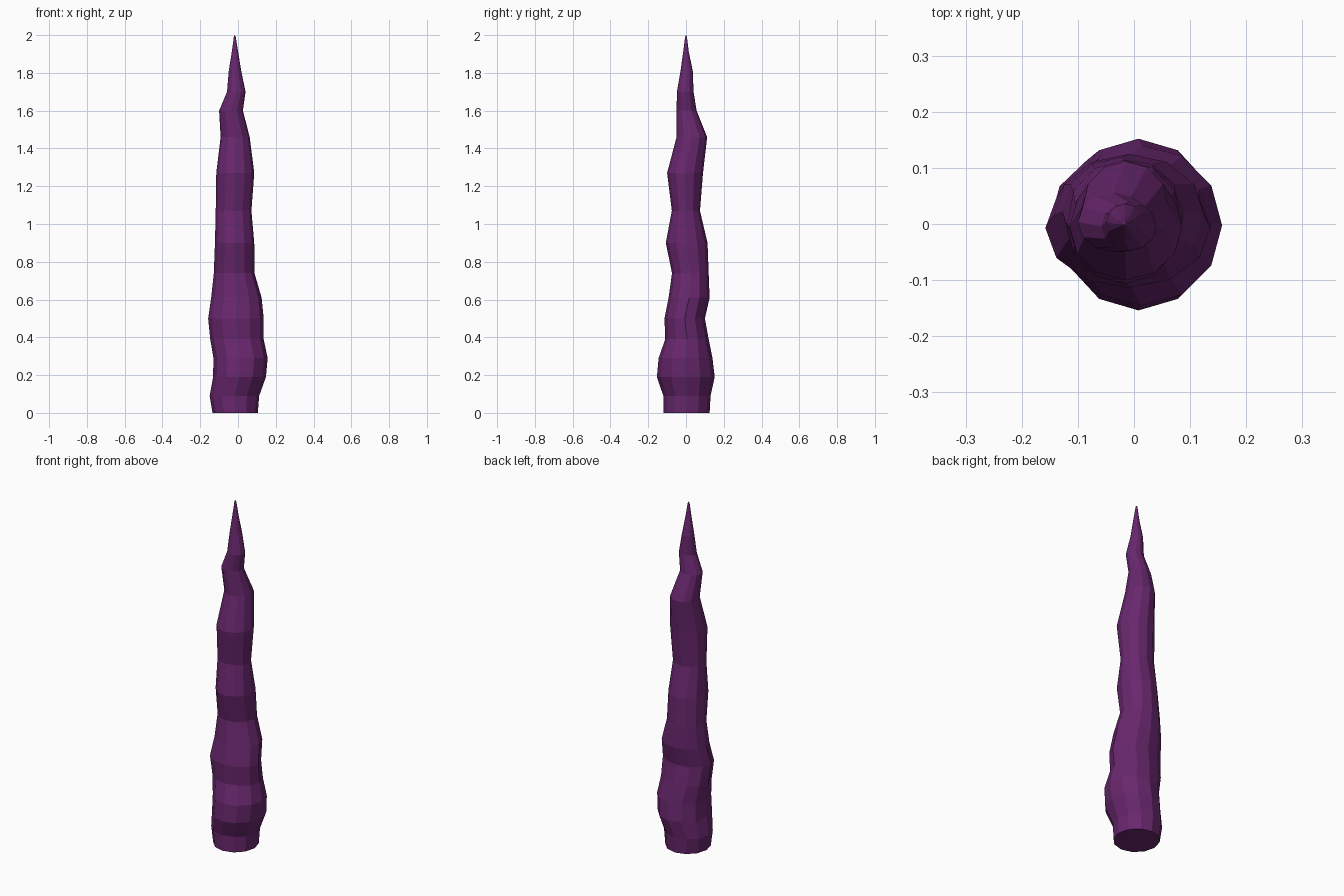
import bpy, bmesh, math

SIDES = 12

# Cross-sections: height, min x, max x, min y, max y
RINGS = [
    (0.00, -0.135, 0.105, -0.120, 0.125),
    (0.09, -0.150, 0.112, -0.120, 0.130),
    (0.19, -0.132, 0.148, -0.154, 0.152),
    (0.29, -0.130, 0.157, -0.145, 0.140),
    (0.39, -0.147, 0.136, -0.110, 0.120),
    (0.50, -0.158, 0.136, -0.114, 0.100),
    (0.61, -0.142, 0.125, -0.092, 0.125),
    (0.74, -0.128, 0.087, -0.074, 0.120),
    (0.90, -0.122, 0.086, -0.107, 0.114),
    (1.07, -0.118, 0.071, -0.075, 0.074),
    (1.27, -0.115, 0.086, -0.100, 0.090),
    (1.46, -0.092, 0.062, -0.050, 0.112),
    (1.60, -0.100, 0.026, -0.050, 0.056),
    (1.70, -0.058, 0.040, -0.048, 0.040),
    (1.81, -0.049, 0.017, -0.029, 0.036),
    (1.91, -0.033, 0.001, -0.015, 0.015),
    (1.99, -0.022, -0.012, -0.005, 0.005),
]

purple = bpy.data.materials.new("deep purple")
purple.diffuse_color = (0.138, 0.020, 0.153, 1.0)

# Crooked tapering spike, lofted through the rings
bm = bmesh.new()
loops = []
for z, x0, x1, y0, y1 in RINGS:
    cx, cy, rx, ry = (x0 + x1) / 2, (y0 + y1) / 2, (x1 - x0) / 2, (y1 - y0) / 2
    angles = [2 * math.pi * i / SIDES for i in range(SIDES)]
    loops.append([bm.verts.new((cx + rx * math.cos(a), cy + ry * math.sin(a), z))
                  for a in angles])
for low, high in zip(loops, loops[1:]):
    for i in range(SIDES):
        j = (i + 1) % SIDES
        bm.faces.new((low[i], low[j], high[j], high[i]))

# Flat base and pointed tip
bm.faces.new(loops[0][::-1])
tip = bm.verts.new((-0.017, 0.0, 2.0))
for i in range(SIDES):
    bm.faces.new((loops[-1][i], loops[-1][(i + 1) % SIDES], tip))

mesh = bpy.data.meshes.new("spike")
bm.to_mesh(mesh)
bm.free()
mesh.materials.append(purple)
bpy.context.collection.objects.link(bpy.data.objects.new("spike", mesh))
